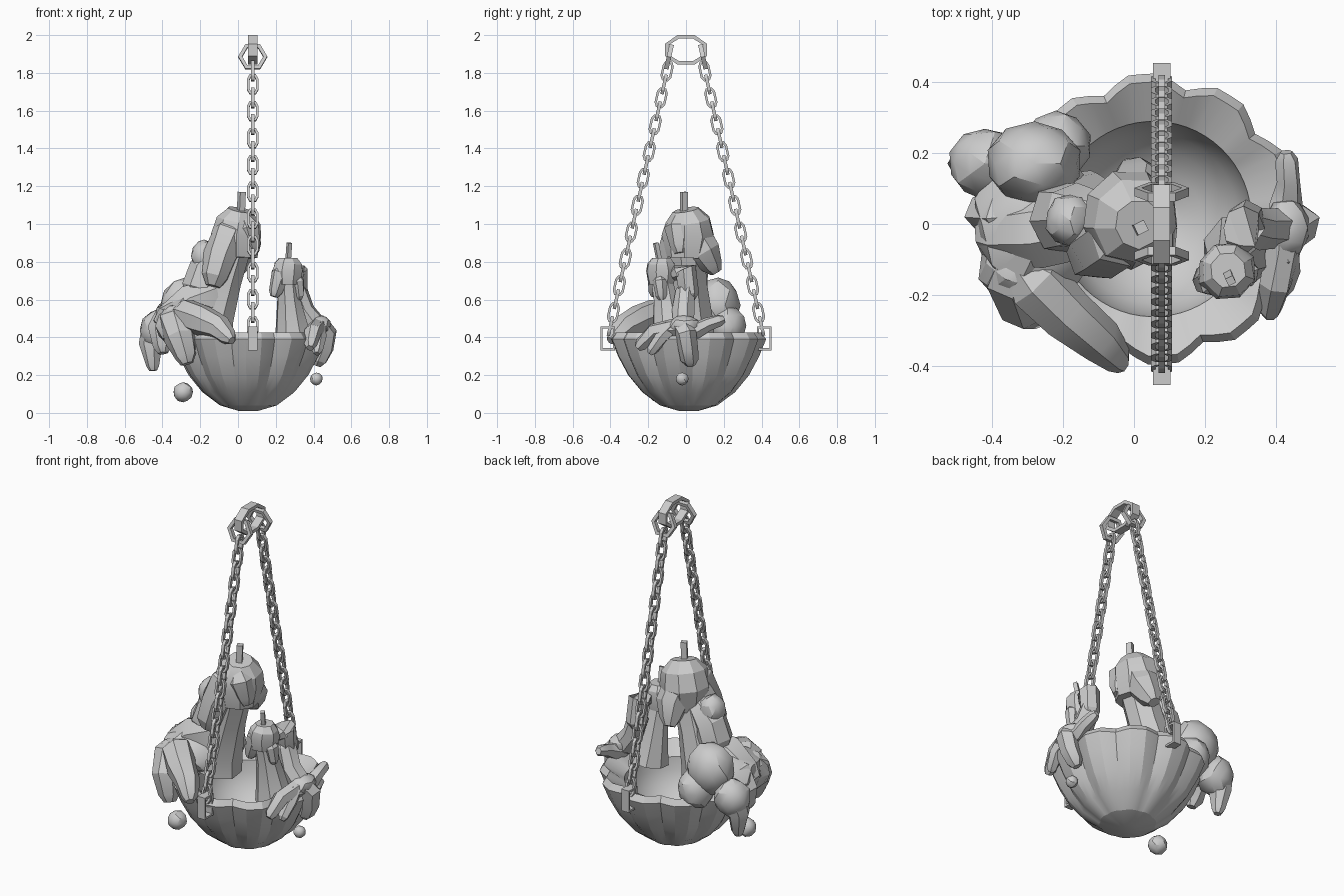
import bpy, bmesh, math, random
from mathutils import Vector

random.seed(4)
if "Cube" in bpy.data.objects:
    bpy.data.objects.remove(bpy.data.objects["Cube"])

grey = bpy.data.materials.new("plain_grey")
grey.use_nodes = True
GREY = (0.6, 0.6, 0.6, 1)
grey.diffuse_color = GREY
grey.node_tree.nodes["Principled BSDF"].inputs["Base Color"].default_value = GREY


def finish(name, bm, smooth=25):
    bmesh.ops.recalc_face_normals(bm, faces=bm.faces)
    mesh = bpy.data.meshes.new(name)
    bm.to_mesh(mesh)
    bm.free()
    mesh.materials.append(grey)
    obj = bpy.data.objects.new(name, mesh)
    bpy.context.collection.objects.link(obj)
    bpy.ops.object.select_all(action="DESELECT")
    obj.select_set(True)
    bpy.context.view_layer.objects.active = obj
    bpy.ops.object.shade_smooth_by_angle(angle=math.radians(smooth))


def bridge(bm, a, b):
    n = len(a)
    for i in range(n):
        bm.faces.new((a[i], a[(i + 1) % n], b[(i + 1) % n], b[i]))


def add_tube(bm, path, sides=7, jitter=0.1, rounded=True):
    """Tapered tube along (x, y, z, radius) stations."""
    st = [(Vector(p[:3]), p[3]) for p in path]
    if rounded:
        (p0, r0), (p1, _) = st[:2]
        (q0, s0), (q1, _) = st[-1], st[-2]
        st.insert(0, (p0 + (p0 - p1).normalized() * r0 * 0.7, r0 * 0.55))
        st.append((q0 + (q0 - q1).normalized() * s0 * 0.7, s0 * 0.55))
    rings, side = [], Vector((0.31, 0.9, 0.2))
    for i, (p, r) in enumerate(st):
        t = (st[min(i + 1, len(st) - 1)][0] - st[max(i - 1, 0)][0]).normalized()
        side = (side - t * side.dot(t)).normalized()
        other = t.cross(side)
        ring = []
        for k in range(sides):
            a = math.tau * k / sides
            rr = r * (1 + random.uniform(-jitter, jitter))
            ring.append(bm.verts.new(p + side * math.cos(a) * rr + other * math.sin(a) * rr))
        if rings:
            bridge(bm, rings[-1], ring)
        rings.append(ring)
    bm.faces.new(rings[0][::-1])
    bm.faces.new(rings[-1])


def add_blob(bm, centre, size, jitter=0.05):
    res = bmesh.ops.create_icosphere(bm, subdivisions=2, radius=1)
    for v in res["verts"]:
        k = 1 + random.uniform(-jitter, jitter)
        v.co = Vector([c + s * k * w for c, s, w in zip(centre, size, v.co)])


def add_ring(bm, centre, u, v, a, b, sides, thick, width, turn=0.5, squareness=1.0):
    """Closed band: half sizes a along u and b along v, flat width across."""
    c, n = Vector(centre), u.cross(v).normalized()
    rows = []
    for k in range(sides):
        t = math.tau * (k + turn) / sides
        cu, cv = math.cos(t), math.sin(t)
        pu = math.copysign(abs(cu) ** squareness, cu)
        pv = math.copysign(abs(cv) ** squareness, cv)
        row = []
        for inset, w in ((0, -1), (0, 1), (thick, 1), (thick, -1)):
            row.append(bm.verts.new(c + u * pu * (a - inset) + v * pv * (b - inset) + n * w * width / 2))
        rows.append(row)
    for k in range(sides):
        bridge(bm, rows[k], rows[(k + 1) % sides])


# Fluted bowl: outer wall, bevelled lip, rim sloping into a round hollow
CX, CY, STEPS = 0.055, 0.014, 60
FLUTE = (-1, -0.15, 0.7, 0.65, 0.7, -0.15)
outer = [(0.05, 0.01), (0.15, 0.04), (0.24, 0.11), (0.31, 0.2), (0.36, 0.3), (0.395, 0.39), (0.372, 0.425)]
inner = [(0.275 * math.cos(t), 0.365 - 0.27 * math.sin(t))
         for t in (math.radians(15 * k) for k in range(6))]
bm = bmesh.new()
rows = []
for j, (r, z) in enumerate(outer + inner):
    depth = 0.055 * min(1, r / 0.36) if j < len(outer) else 0
    row = []
    for k in range(STEPS):
        a = math.tau * k / STEPS + math.radians(4)
        rr = r * (1 + depth * FLUTE[k % 6])
        row.append(bm.verts.new((CX + rr * math.cos(a), CY + rr * math.sin(a), z)))
    if rows:
        bridge(bm, rows[-1], row)
    rows.append(row)
bm.faces.new(rows[0][::-1])
bm.faces.new(rows[-1])
finish("bowl", bm, 20)

# Hanging chains, brackets and end rings
X, Y, Z = Vector((1, 0, 0)), Vector((0, 1, 0)), Vector((0, 0, 1))
PX, LINKS = 0.078, 20
for s, label in ((-1, "front"), (1, "back")):
    low, high = Vector((PX, s * 0.4, 0.46)), Vector((PX, s * 0.1, 1.81))
    along = (high - low).normalized()
    across = along.cross(X)
    bm = bmesh.new()
    for i in range(LINKS):
        c = low.lerp(high, i / (LINKS - 1))
        add_ring(bm, c, along, across if i % 2 else X, 0.056, 0.031, 8, 0.013, 0.018, squareness=0.65)
    finish(label + "_chain", bm, 20)
    bm = bmesh.new()
    add_ring(bm, (PX, s * 0.415, 0.395), Y, Z, 0.055, 0.09, 4, 0.016, 0.05)
    finish(label + "_bracket", bm, 20)
    bm = bmesh.new()
    add_ring(bm, (PX, s * 0.09, 1.885), X, along, 0.077, 0.077, 6, 0.021, 0.024, turn=0)
    finish(label + "_end_ring", bm, 20)

# Top hanging loop
bm = bmesh.new()
add_ring(bm, (PX, 0, 1.922), Y, Z, 0.12, 0.084, 8, 0.02, 0.048)
finish("hanging_loop", bm, 20)

# Large candle: flared column on the rim, with an overhanging melted head
bm = bmesh.new()
add_tube(bm, [(-0.16, 0.02, 0.4, 0.14), (-0.14, 0.02, 0.5, 0.125), (-0.08, 0.01, 0.7, 0.1), (-0.02, 0, 0.9, 0.1)], 8, 0.05, False)
add_tube(bm, [(-0.01, 0.01, 0.82, 0.11), (-0.01, 0.015, 0.94, 0.14), (0.005, 0.01, 1.02, 0.122), (0.015, 0, 1.075, 0.07)], 9, 0.05, False)
for drip in (
    [(-0.04, -0.02, 0.95, 0.1), (-0.09, -0.06, 0.83, 0.09), (-0.12, -0.08, 0.72, 0.075)],
    [(0, 0.05, 0.93, 0.1), (0.01, 0.1, 0.85, 0.09), (0, 0.14, 0.78, 0.06)],
    [(0.04, -0.03, 0.98, 0.08), (0.07, -0.03, 0.88, 0.055)],
    [(-0.1, 0.02, 0.84, 0.07), (-0.17, 0.02, 0.76, 0.09), (-0.2, 0.02, 0.66, 0.1)],
):
    add_tube(bm, drip)
add_blob(bm, (-0.18, 0.01, 0.83), (0.07, 0.075, 0.09))
finish("large_candle", bm)

# Small candle with two melted heads
bm = bmesh.new()
add_tube(bm, [(0.295, -0.08, 0.37, 0.11), (0.285, -0.09, 0.45, 0.09), (0.27, -0.11, 0.6, 0.065), (0.26, -0.13, 0.72, 0.06)], 8, 0.05, False)
add_tube(bm, [(0.26, -0.13, 0.68, 0.07), (0.26, -0.13, 0.75, 0.083), (0.265, -0.13, 0.79, 0.075), (0.265, -0.13, 0.82, 0.05)], 8, 0.05, False)
for drip in (
    [(0.23, -0.15, 0.74, 0.055), (0.2, -0.16, 0.64, 0.038)],
    [(0.3, -0.04, 0.74, 0.05), (0.31, 0, 0.76, 0.06), (0.315, 0.01, 0.63, 0.055)],
    [(0.31, 0, 0.65, 0.055), (0.35, -0.01, 0.54, 0.06), (0.41, -0.01, 0.46, 0.06)],
    [(0.31, -0.14, 0.7, 0.04), (0.32, -0.13, 0.62, 0.03)],
):
    add_tube(bm, drip)
finish("small_candle", bm)

# Wicks
for name, path in (
    ("large_wick", [(0.015, -0.01, 1.05, 0.023), (0.02, -0.01, 1.17, 0.023)]),
    ("small_wick", [(0.265, -0.14, 0.8, 0.016), (0.272, -0.16, 0.9, 0.016)]),
):
    bm = bmesh.new()
    add_tube(bm, path, 4, 0, False)
    finish(name, bm)

# Melted wax spilling from the large candle over the rim
bm = bmesh.new()
add_blob(bm, (-0.27, 0, 0.49), (0.18, 0.22, 0.13))
add_blob(bm, (-0.3, -0.11, 0.46), (0.14, 0.14, 0.12))
add_blob(bm, (-0.28, 0.17, 0.57), (0.135, 0.12, 0.15), 0.03)
add_blob(bm, (-0.22, 0.22, 0.46), (0.1, 0.1, 0.11))
add_blob(bm, (-0.42, 0.17, 0.44), (0.1, 0.1, 0.11))
for drip in (
    [(-0.12, 0, 0.62, 0.1), (-0.25, -0.02, 0.57, 0.11), (-0.37, -0.03, 0.49, 0.09)],
    [(-0.43, 0.18, 0.45, 0.08), (-0.46, 0.17, 0.36, 0.06), (-0.45, 0.16, 0.25, 0.038)],
    [(-0.34, 0.03, 0.5, 0.1), (-0.41, 0.03, 0.43, 0.07), (-0.4, 0.01, 0.35, 0.05)],
    [(-0.28, -0.06, 0.52, 0.1), (-0.33, -0.16, 0.47, 0.09), (-0.31, -0.22, 0.4, 0.08), (-0.28, -0.24, 0.3, 0.06)],
    [(-0.28, -0.16, 0.52, 0.085), (-0.19, -0.25, 0.49, 0.08), (-0.1, -0.33, 0.45, 0.065), (-0.05, -0.38, 0.4, 0.045)],
):
    add_tube(bm, drip)
finish("large_wax_spill", bm)

# Branching wax spilling from the small candle over the opposite rim
bm = bmesh.new()
add_blob(bm, (0.43, -0.01, 0.46), (0.065, 0.085, 0.06))
for drip in (
    [(0.385, -0.24, 0.36, 0.035), (0.4, -0.17, 0.43, 0.045), (0.42, -0.08, 0.45, 0.05), (0.43, 0, 0.45, 0.06), (0.43, 0.06, 0.44, 0.045), (0.435, 0.12, 0.47, 0.036), (0.43, 0.18, 0.49, 0.034)],
    [(0.43, -0.02, 0.46, 0.06), (0.465, 0, 0.42, 0.06), (0.455, 0.01, 0.34, 0.055), (0.43, 0.02, 0.28, 0.045)],
    [(0.42, -0.08, 0.45, 0.045), (0.43, -0.13, 0.4, 0.04), (0.42, -0.18, 0.33, 0.03)],
):
    add_tube(bm, drip, 6)
finish("small_wax_spill", bm)

# Falling wax drops
for name, c, r in (("large_drop", (-0.29, -0.15, 0.11), 0.053), ("small_drop", (0.415, -0.02, 0.18), 0.034)):
    bm = bmesh.new()
    add_blob(bm, c, (r, r, r), 0.03)
    finish(name, bm)
